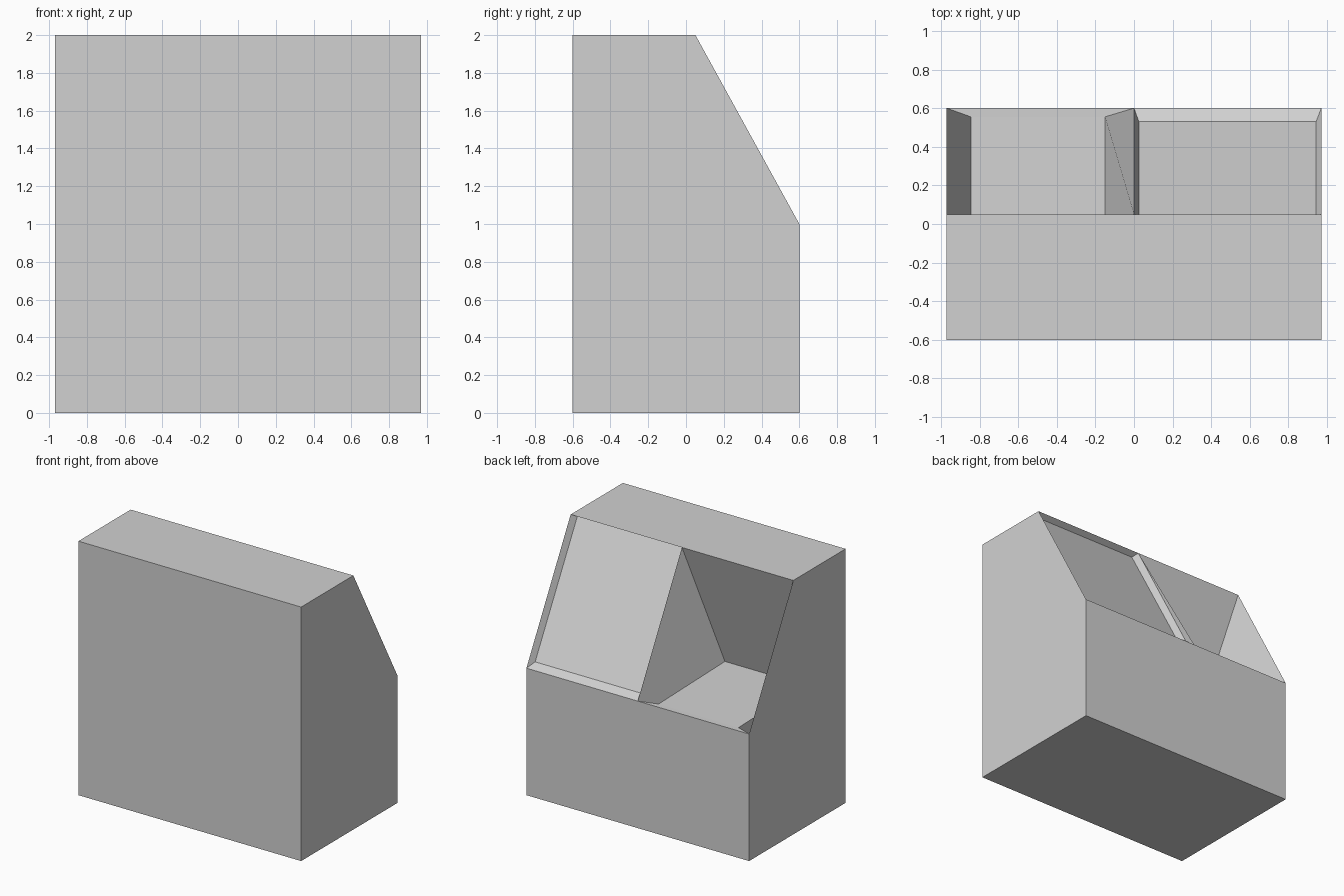
import bpy
import bmesh

cube = bpy.data.objects.get("Cube")
if cube:
    bpy.data.objects.remove(cube, do_unlink=True)

grey = bpy.data.materials.new("light_grey")
grey.use_nodes = True
colour = (0.64, 0.64, 0.64, 1)
grey.diffuse_color = colour
grey.node_tree.nodes["Principled BSDF"].inputs["Base Color"].default_value = colour

W, D, H = 0.97, 0.6, 2.0          # half width, half depth, height
RIDGE_Y, EAVE_Z = 0.05, 1.0       # ends of the slope

bm = bmesh.new()


def row(y, z, xs):
    return [bm.verts.new((x, y, z)) for x in xs]


# Outer body: the profile swept across, split in the middle along the slope
xs = (-W, 0, W)
eave = row(D, EAVE_Z, xs)
ridge = row(RIDGE_Y, H, xs)
front_top = row(-D, H, (-W, W))
front_low = row(-D, 0, (-W, W))
back_low = row(D, 0, (-W, W))

bm.faces.new(ridge + front_top[::-1])
bm.faces.new(front_top + front_low[::-1])
bm.faces.new(front_low + back_low[::-1])
bm.faces.new(back_low + eave[::-1])
for i, j in ((0, 0), (1, 2)):
    bm.faces.new((front_low[i], back_low[i], eave[j], ridge[j], front_top[i]))


def pocket(i, inner_x, near, far):
    """Recess one half of the slope down to an inner floor."""
    near_a, near_b = row(*near, inner_x)
    far_a, far_b = row(*far, inner_x)
    ea, eb, ra, rb = eave[i], eave[i + 1], ridge[i], ridge[i + 1]
    bm.faces.new((ea, ra, far_a, near_a))       # side wall
    bm.faces.new((rb, eb, near_b, far_b))       # opposite side wall
    bm.faces.new((ea, near_a, near_b, eb))      # sill
    bm.faces.new((ra, rb, far_b, far_a))        # upper wall
    bm.faces.new((near_a, far_a, far_b, near_b))  # floor


# Deep recess with a level floor, and a shallow recessed panel
pocket(0, (-0.845, -0.15), (0.555, 1.0), (-0.27, 1.02))
pocket(1, (0.025, 0.943), (0.53, 1.03), (0.005, 1.975))

bmesh.ops.recalc_face_normals(bm, faces=bm.faces)
mesh = bpy.data.meshes.new("sloped_body")
bm.to_mesh(mesh)
bm.free()
mesh.materials.append(grey)
body = bpy.data.objects.new("sloped_body", mesh)
bpy.context.collection.objects.link(body)
